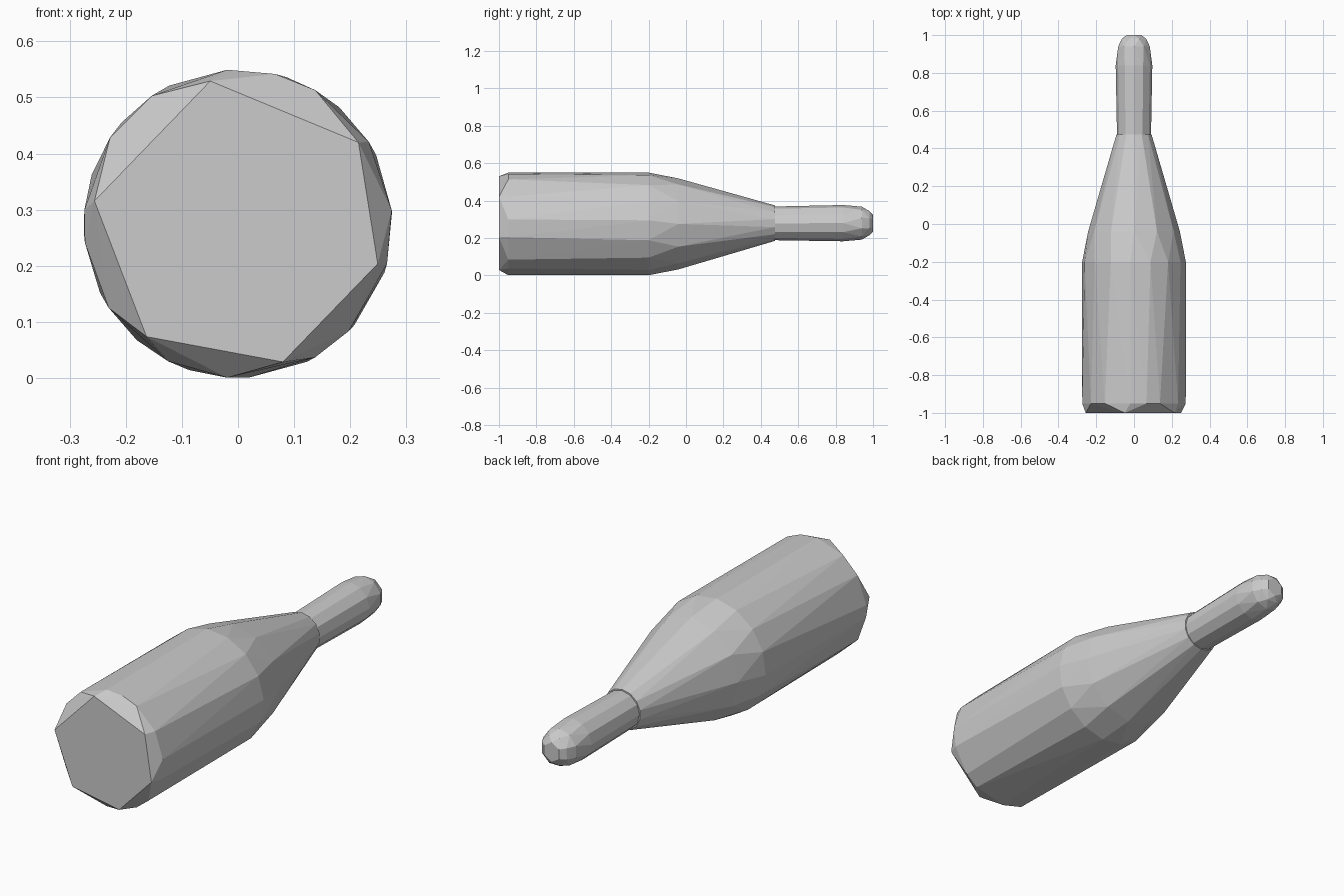
import bpy, bmesh
from math import cos, sin, radians

if "Cube" in bpy.data.objects:
    bpy.data.objects.remove(bpy.data.objects["Cube"])


def even(n, start=0):
    return [start + 360 * i / n for i in range(n)]


def faceted_hull(name, rings):
    """Wrap a faceted skin round rings of (y, radius, centre z, angles)."""
    bm = bmesh.new()
    for y, r, cz, angles in rings:
        for a in angles:
            t = radians(a)
            bm.verts.new((r * cos(t), y, cz + r * sin(t)))
    res = bmesh.ops.convex_hull(bm, input=bm.verts[:])
    loose = {g for g in res["geom_interior"] + res["geom_unused"]
             if isinstance(g, bmesh.types.BMVert)}
    bmesh.ops.delete(bm, geom=list(loose), context='VERTS')
    bmesh.ops.recalc_face_normals(bm, faces=bm.faces[:])
    mesh = bpy.data.meshes.new(name)
    bm.to_mesh(mesh)
    bm.free()
    obj = bpy.data.objects.new(name, mesh)
    bpy.context.collection.objects.link(obj)
    return obj


# Bottle body: irregular six-sided base, round wall, tapering shoulder
base = [101, 34, -16, -72, -129, 171]
rim = [124, 94, 76, 60, 32, 5, -15, -44, -60, -94, -117, -147, -173, 175, 146]
faceted_hull("bottle_body", [
    (-1.00, 0.259, 0.275, base),
    (-0.95, 0.275, 0.275, rim),
    (-0.20, 0.275, 0.275, even(16, 4)),
    (-0.04, 0.243, 0.275, even(12, 90)),
    (0.475, 0.095, 0.279, even(14, 90)),
])

# Neck with a rounded tip
faceted_hull("bottle_neck", [
    (0.47, 0.090, 0.278, even(12, 90)),
    (0.84, 0.097, 0.279, even(12, 90)),
    (0.94, 0.088, 0.279, even(10, 90)),
    (0.98, 0.070, 0.279, even(8, 22)),
    (1.00, 0.045, 0.279, even(6, 90)),
])
